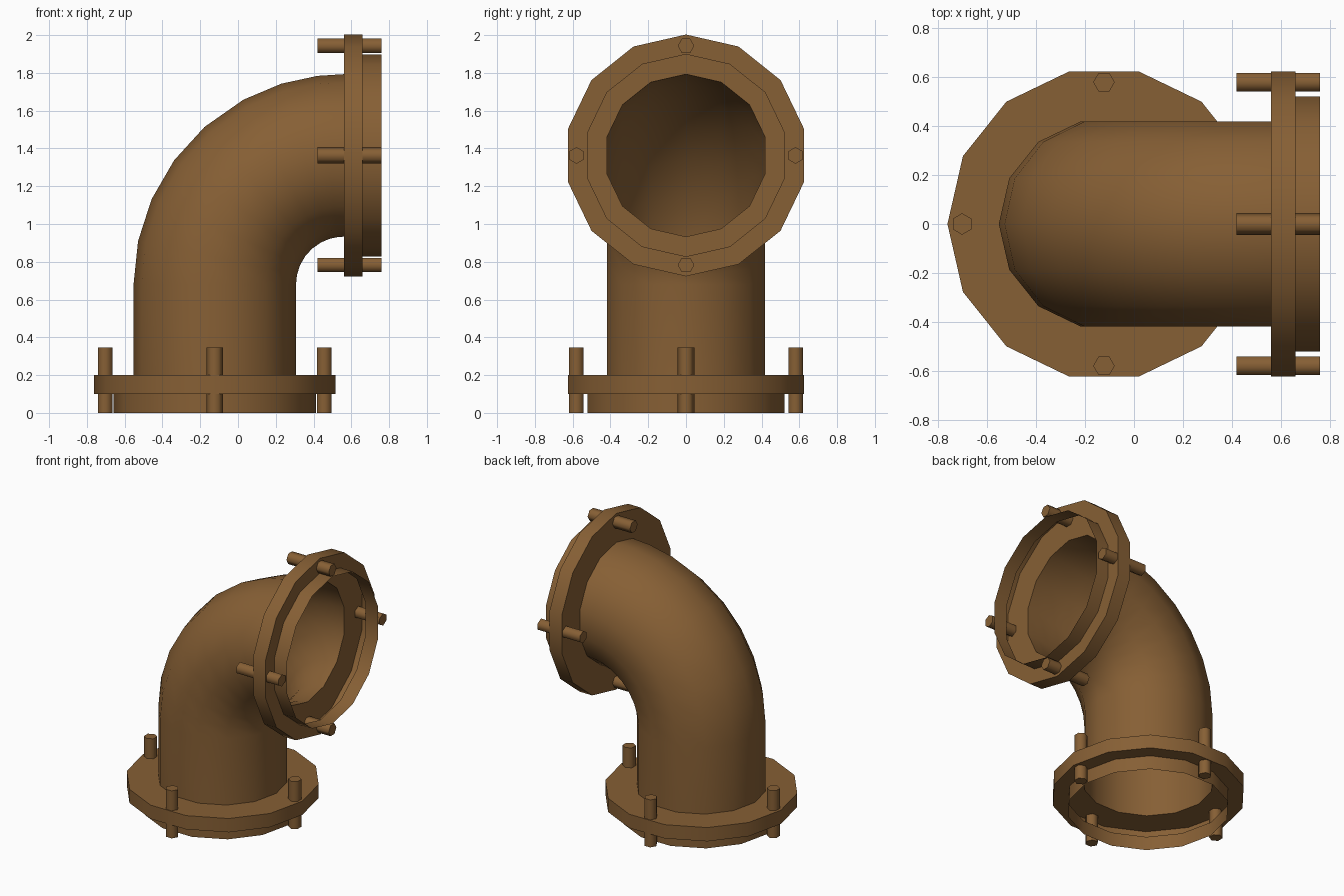
import bpy, bmesh, math
from mathutils import Vector

if "Cube" in bpy.data.objects:
    bpy.data.objects.remove(bpy.data.objects["Cube"])

SIDES = 14
BEND = Vector((0.56, 0, 0.68))      # centre of the bend
R_BEND, R_PIPE, R_FLANGE, R_LIP = 0.683, 0.43, 0.64, 0.535

mat = bpy.data.materials.new("brown_metal")
mat.diffuse_color = (0.24, 0.115, 0.035, 1)
mat.use_nodes = True
mat.node_tree.nodes["Principled BSDF"].inputs["Base Color"].default_value = mat.diffuse_color


def point(phi, s, u, v):
    """Point in the cross-section at bend angle phi, moved s along the pipe."""
    n = Vector((-math.cos(phi), 0, math.sin(phi)))
    t = Vector((math.sin(phi), 0, math.cos(phi)))
    return BEND + n * (R_BEND + u) + Vector((0, v, 0)) + t * s


def circle(phi, s, r):
    angles = [2 * math.pi * k / SIDES for k in range(SIDES)]
    return [point(phi, s, r * math.cos(a), r * math.sin(a)) for a in angles]


def loft(name, rings, smooth, caps=False):
    bm = bmesh.new()
    vs = [[bm.verts.new(p) for p in ring] for ring in rings]
    n = len(vs[0])
    for a, b in zip(vs, vs[1:]):
        for j in range(n):
            k = (j + 1) % n
            bm.faces.new((a[j], b[j], b[k], a[k]))
    if caps:
        bm.faces.new(vs[0])
        bm.faces.new(vs[-1][::-1])
        bmesh.ops.recalc_face_normals(bm, faces=bm.faces)
    me = bpy.data.meshes.new(name)
    bm.to_mesh(me)
    bm.free()
    me.materials.append(mat)
    ob = bpy.data.objects.new(name, me)
    bpy.context.collection.objects.link(ob)
    bpy.ops.object.select_all(action='DESELECT')
    ob.select_set(True)
    bpy.context.view_layer.objects.active = ob
    bpy.ops.object.shade_smooth_by_angle(angle=math.radians(smooth))
    return ob


def bolt(name, phi, s0, s1, a):
    """Hexagonal bolt on the bolt circle at angle a."""
    ca, sa = math.cos(a), math.sin(a)
    rings = []
    for s in (s0, s1):
        ring = []
        for k in range(6):
            h = k * math.pi / 3
            rad, tan = 0.58 + 0.044 * math.sin(h), 0.044 * math.cos(h)
            ring.append(point(phi, s, rad * ca - tan * sa, rad * sa + tan * ca))
        rings.append(ring)
    loft(name, rings, 65, caps=True)


# elbow pipe: straight riser, then the bend
bends = [0, 11.9, 23.9, 36.2, 48.5, 61.5, 72.7, 82.8, 90]
loft("elbow_pipe",
     [circle(0, -0.48, R_PIPE)] + [circle(math.radians(d), 0, R_PIPE) for d in bends], 40)

# hollow flanges with a thin lip, mirrored along the pipe
END = math.pi / 2
step = [(0, R_PIPE), (0, R_FLANGE), (0.1, R_FLANGE), (0.1, R_LIP), (0.2, R_LIP)]
loft("base_flange", [circle(0, -0.48 - s, r) for s, r in reversed(step)], 40)
loft("outlet_flange", [circle(END, s, r) for s, r in step], 40)

# four bolts through each flange
for i in range(4):
    a = i * math.pi / 2
    bolt(f"base_bolt_{i + 1}", 0, -0.68, -0.335, a)
    bolt(f"outlet_bolt_{i + 1}", END, -0.14, 0.2, a)
